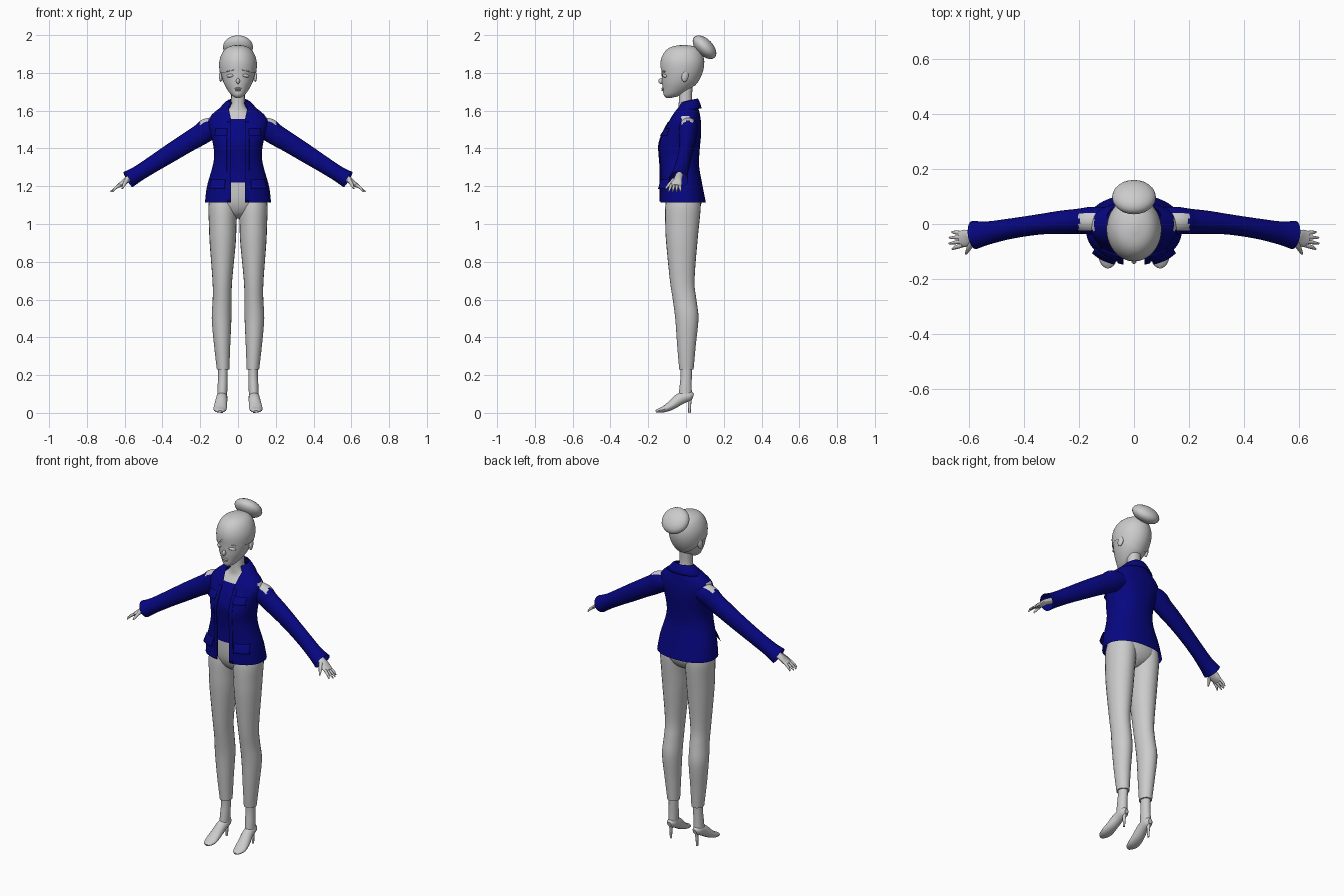
import bpy, bmesh, math
from mathutils import Vector

if "Cube" in bpy.data.objects:
    bpy.data.objects.remove(bpy.data.objects["Cube"])


def material(name, rgb):
    m = bpy.data.materials.new(name)
    m.diffuse_color = (*rgb, 1)
    m.use_nodes = True
    m.node_tree.nodes["Principled BSDF"].inputs["Base Color"].default_value = m.diffuse_color
    return m


GREY = material("pale grey", (0.6, 0.6, 0.6))
BLUE = material("navy blue", (0.002, 0.002, 0.22))


def smooth_rows(rows, n):
    """Catmull-Rom interpolation of number tuples, n steps per span."""
    out = []
    for i in range(len(rows) - 1):
        a, b = rows[max(i - 1, 0)], rows[i]
        c, d = rows[i + 1], rows[min(i + 2, len(rows) - 1)]
        for k in range(n):
            t = k / n
            out.append(tuple(q + 0.5 * t * (r - p + t * (2 * p - 5 * q + 4 * r - s + t * (3 * (q - r) + s - p)))
                             for p, q, r, s in zip(a, b, c, d)))
    return out + [tuple(rows[-1])]


def skin(name, rows, mats=(GREY,), closed=True, caps=True, mirror=False, rule=None, thick=0):
    """Joins rows of points into a surface."""
    bm = bmesh.new()
    vs = [[bm.verts.new(p) for p in r] for r in rows]
    m = len(rows[0])
    for a, b in zip(vs, vs[1:]):
        for j in range(m if closed else m - 1):
            k = (j + 1) % m
            bm.faces.new((a[j], a[k], b[k], b[j]))
    if closed and caps:
        bm.faces.new(vs[0][::-1])
        bm.faces.new(vs[-1])
    bmesh.ops.recalc_face_normals(bm, faces=bm.faces)
    bm.normal_update()
    if not closed:  # open sheets face away from the body axis
        if sum(f.normal.dot(f.calc_center_median() - Vector((0, -0.02, f.calc_center_median().z))) for f in bm.faces) < 0:
            bmesh.ops.reverse_faces(bm, faces=bm.faces)
    for f in bm.faces:
        f.smooth = True
        if rule:
            f.material_index = rule(f.calc_center_median(), f.normal)
    me = bpy.data.meshes.new(name)
    bm.to_mesh(me)
    bm.free()
    for mt in mats:
        me.materials.append(mt)
    ob = bpy.data.objects.new(name, me)
    bpy.context.collection.objects.link(ob)
    if thick:
        s = ob.modifiers.new("thickness", 'SOLIDIFY')
        s.thickness, s.offset = thick, 1
    if mirror:
        ob.modifiers.new("mirror", 'MIRROR')
    return ob


def ring(row, a0=0, a1=2 * math.pi, n=32, p=1.0, grow=0.0, end=False):
    """Horizontal oval; row = z, half width, front y, back y, centre x. Angle 0 is the front."""
    z, rx, yf, yb, cx = row
    pts = []
    for i in range(n + (1 if end else 0)):
        a = a0 + (a1 - a0) * i / n
        s, c = math.sin(a), math.cos(a)
        pts.append((cx + math.copysign(abs(s) ** p, s) * (rx + grow),
                    (yf + yb) / 2 - math.copysign(abs(c) ** p, c) * ((yb - yf) / 2 + grow), z))
    return pts


def tube(name, rows, steps=4, n=16, **kw):
    """Tube along a path; row = x, y, z, half width across, half height."""
    rows = smooth_rows(rows, steps)
    out = []
    for i, r in enumerate(rows):
        d = Vector(rows[min(i + 1, len(rows) - 1)][:3]) - Vector(rows[max(i - 1, 0)][:3])
        side = Vector((0, 0, 1)).cross(d).normalized()
        up = d.cross(side).normalized()
        out.append([Vector(r[:3]) + side * r[3] * math.cos(2 * math.pi * k / n)
                    + up * r[4] * math.sin(2 * math.pi * k / n) for k in range(n)])
    return skin(name, out, **kw)


def ball(name, loc, size, rot=(0, 0, 0), mirror=False):
    """Ellipsoid baked into place so it can mirror about the centre."""
    bpy.ops.mesh.primitive_uv_sphere_add(segments=24, ring_count=14)
    ob = bpy.context.object
    ob.name, ob.location, ob.scale, ob.rotation_euler = name, loc, size, rot
    bpy.ops.object.transform_apply(location=True, rotation=True, scale=True)
    ob.data.materials.append(GREY)
    if mirror:
        ob.modifiers.new("mirror", 'MIRROR')


# Torso with neck: blue top between waist and neckline
torso = [(1.03, .02, -.045, .02, 0), (1.06, .09, -.085, .06, 0), (1.12, .148, -.11, .083, 0),
         (1.22, .138, -.115, .07, 0), (1.29, .118, -.112, .058, 0), (1.36, .11, -.118, .055, 0),
         (1.43, .118, -.125, .06, 0), (1.5, .125, -.1, .065, 0), (1.555, .11, -.068, .062, 0),
         (1.59, .07, -.045, .052, 0), (1.62, .042, -.04, .04, 0), (1.66, .036, -.038, .032, 0),
         (1.73, .037, -.04, .035, 0)]
skin("torso", [ring(r, p=.9) for r in smooth_rows(torso, 4)], (GREY, BLUE),
     rule=lambda c, n: int(1.22 < c.z < 1.555))

# Trouser legs
leg = [(1.15, .07, -.1, .075, .078), (1.09, .077, -.11, .078, .08), (1.0, .073, -.11, .07, .081),
       (.9, .069, -.105, .06, .081), (.7, .052, -.085, .045, .083), (.6, .05, -.07, .055, .084),
       (.5, .052, -.057, .066, .087), (.36, .043, -.047, .052, .084), (.23, .033, -.036, .04, .079)]
skin("trouser_leg", [ring(r, n=24) for r in smooth_rows(leg, 4)], mirror=True)

# Ankles, shoes and heels
ankle = [(.27, .026, -.03, .033, .079), (.2, .025, -.028, .031, .08), (.14, .026, -.034, .03, .082),
         (.085, .026, -.04, .032, .084)]
skin("ankle", [ring(r, n=20) for r in smooth_rows(ankle, 3)], mirror=True)
tube("shoe", [(.083, .038, .088, .012, .014), (.084, .018, .09, .026, .026), (.086, -.03, .075, .03, .031),
              (.092, -.075, .042, .034, .025), (.095, -.115, .02, .035, .017), (.095, -.145, .012, .026, .011),
              (.095, -.16, .008, .01, .006)], mirror=True)
heel = [(.095, .015, .005, .035, .084), (.05, .008, .01, .028, .085), (0, .006, .012, .025, .086)]
skin("shoe_heel", [ring(r, n=12) for r in smooth_rows(heel, 3)], mirror=True)


# Jacket body, open at the front
def shoulder_patch(c, n):
    return int(not (.145 < abs(c.x) < .2 and -.024 < c.y < .036 and c.z > 1.5 and n.z > .3))


jacket = [(1.115, .175, -.138, .105, 0), (1.2, .164, -.136, .088, 0), (1.3, .136, -.138, .07, 0),
          (1.36, .126, -.143, .07, 0), (1.42, .132, -.145, .075, 0), (1.48, .145, -.125, .08, 0),
          (1.53, .158, -.098, .08, 0), (1.565, .15, -.08, .076, 0), (1.6, .115, -.058, .069, 0),
          (1.635, .066, -.035, .056, 0)]
P = .88
dense = smooth_rows(jacket, 6)


def jacket_row(z):
    for a, b in zip(dense, dense[1:]):
        if a[0] <= z <= b[0]:
            t = (z - a[0]) / (b[0] - a[0])
            return tuple(u + (v - u) * t for u, v in zip(a, b))
    return dense[-1]


def angle_at(row, x):
    return math.asin(min(1, x / row[1]) ** (1 / P))


def opening(row):
    return angle_at(row, .038 + max(0, row[0] - 1.56) * .22)


skin("jacket_body", [ring(r, opening(r), 2 * math.pi - opening(r), 64, P, end=True) for r in dense],
     (GREY, BLUE), closed=False, rule=shoulder_patch)


# Jacket trim laid over the front panels
def panel(name, z0, z1, x0, x1, flare, steps=4):
    rows = []
    for i in range(steps + 1):
        z = z0 + (z1 - z0) * i / steps
        r = jacket_row(z)
        rows.append(ring(r, angle_at(r, x0), angle_at(r, x1), 8, P, .002 + flare * (1 - i / steps), True))
    skin(name, rows, (BLUE,), closed=False, mirror=True, thick=.003)


panel("lower_pocket_flap", 1.185, 1.235, .065, .138, .014)
panel("chest_pocket_flap", 1.465, 1.505, .055, .115, .008)
panel("front_placket", 1.12, 1.54, .038, .058, 0, 24)

# Turned-down collar, higher at the back, pointed at the front
collar = []
for k in range(5):
    t = k / 4
    row = []
    for i in range(41):
        a = .62 + (2 * math.pi - 1.24) * i / 40
        front = (1 + math.cos(a)) / 2
        r = .05 + .04 * t + .022 * t * front
        row.append((r * math.sin(a), .017 - (.042 + .02 * t + .015 * t * front) * math.cos(a),
                    1.662 - .05 * t ** 1.4 - .022 * front))
    collar.append(row)
skin("collar", collar, (BLUE,), closed=False, thick=.004)

# Sleeves with flared cuffs
tube("sleeve", [(.11, .012, 1.515, .05, .05), (.16, .012, 1.5, .05, .06), (.2, .01, 1.472, .046, .056),
                (.27, .006, 1.43, .042, .052), (.35, -.002, 1.38, .037, .049), (.45, -.017, 1.317, .037, .044),
                (.53, -.032, 1.266, .042, .042), (.582, -.04, 1.235, .052, .047)],
     steps=7, n=32, mats=(GREY, BLUE), mirror=True, caps=False, rule=shoulder_patch)

# Hands
tube("palm", [(.54, -.035, 1.26, .02, .017), (.585, -.043, 1.236, .023, .016), (.61, -.051, 1.216, .031, .014),
              (.635, -.055, 1.2, .029, .01)], mirror=True)
for i in range(4):
    y0, y1 = -.078 + .015 * i, -.092 + .021 * i
    reach = (.663, .675, .674, .664)[i]
    tube("finger_%d" % (i + 1), [(.625, y0, 1.208, .0075, .008), (.65, (y0 + y1) / 2, 1.189, .007, .007),
                                 (reach, y1, 1.171, .003, .003)], n=10, mirror=True)
tube("thumb", [(.588, -.062, 1.234, .012, .012), (.602, -.088, 1.21, .009, .009),
               (.613, -.109, 1.187, .004, .004)], n=10, mirror=True)

# Head
head = [(1.668, .012, -.105, -.075, 0), (1.682, .034, -.118, -.025, 0), (1.71, .056, -.122, .02, 0),
        (1.75, .077, -.127, .058, 0), (1.8, .091, -.129, .083, 0), (1.85, .095, -.131, .092, 0),
        (1.89, .086, -.121, .086, 0), (1.92, .069, -.1, .07, 0), (1.938, .045, -.072, .045, 0),
        (1.947, .012, -.03, .005, 0)]
skin("head", [ring(r) for r in smooth_rows(head, 4)])

# Swept hair shell with a parted fringe, above the ears
hair = []
for i in range(13):
    t = i / 12
    row = []
    for j in range(64):
        a = 2 * math.pi * j / 64
        s, c = math.sin(a), math.cos(a)
        low = 1.80 + .045 * max(0, 1 - abs(s) * 2.2) * (c > 0) - .07 * max(0, -c)
        z = low + (1.945 - low) * math.sin(t * math.pi / 2)
        src = min(smooth_rows(head, 16), key=lambda r: abs(r[0] - z)) if j == -1 else None
        row.append((a, z))
    hair.append(row)
head_dense = smooth_rows(head, 8)


def head_point(a, z, grow):
    for u, v in zip(head_dense, head_dense[1:]):
        if u[0] <= z <= v[0]:
            t = (z - u[0]) / (v[0] - u[0])
            return ring([p + (q - p) * t for p, q in zip(u, v)], a, a + 1, 1, grow=grow)[0]
    return ring(head_dense[-1], a, a + 1, 1, grow=grow)[0]


skin("hair_shell", [[head_point(a, z, .005) for a, z in row] for row in hair], caps=False)
ball("hair_bun", (0, .098, 1.936), (.08, .077, .044), (math.radians(-45), 0, 0))

# Face features
ball("nose", (0, -.131, 1.757), (.01, .015, .016), (math.radians(-20), 0, 0))
ball("upper_lip", (0, -.122, 1.717), (.02, .009, .005))
ball("lower_lip", (0, -.121, 1.708), (.016, .009, .005))
ball("eye", (.041, -.113, 1.785), (.021, .01, .009), (0, math.radians(8), math.radians(24)), True)
ball("eyebrow", (.042, -.118, 1.812), (.024, .006, .004), (0, math.radians(14), math.radians(24)), True)
ball("ear", (.09, -.005, 1.782), (.01, .018, .03), (math.radians(-12), 0, math.radians(12)), True)

# Smooth shading with crisp edges
bpy.ops.object.select_all(action='DESELECT')
for ob in bpy.context.scene.objects:
    ob.select_set(True)
    bpy.context.view_layer.objects.active = ob
bpy.ops.object.shade_smooth_by_angle(angle=math.radians(40))
